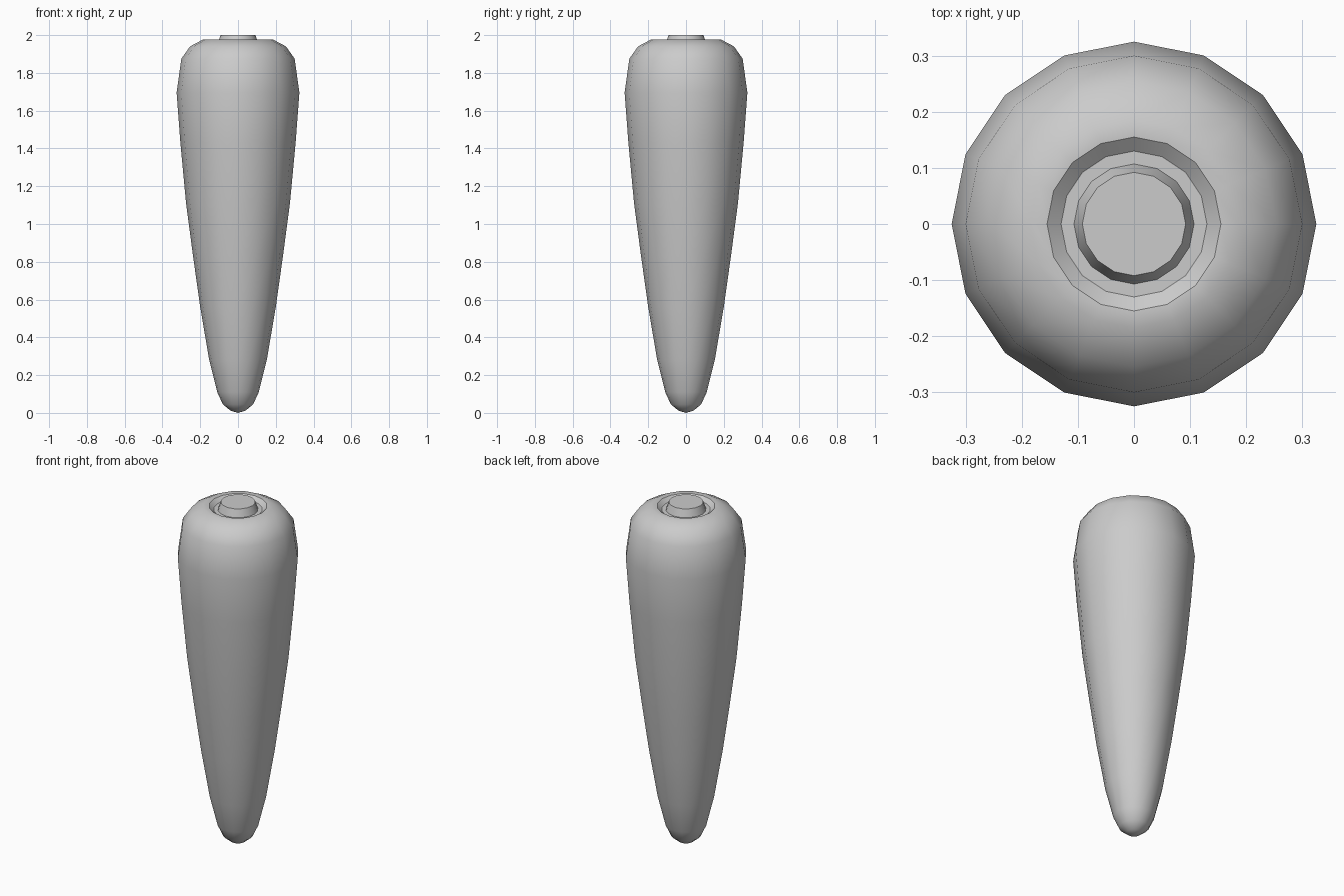
import bpy, bmesh, math

if "Cube" in bpy.data.objects:
    bpy.data.objects.remove(bpy.data.objects["Cube"])

SIDES = 16


def lathe(name, profile, angle):
    """Revolve (radius, z) points around z; radius 0 makes a pole."""
    bm = bmesh.new()
    rings = []
    for r, z in profile:
        if r == 0:
            rings.append([bm.verts.new((0, 0, z))])
        else:
            rings.append([bm.verts.new((r * math.cos(2 * math.pi * i / SIDES),
                                        r * math.sin(2 * math.pi * i / SIDES), z))
                          for i in range(SIDES)])
    for a, b in zip(rings, rings[1:]):
        for i in range(SIDES):
            j = (i + 1) % SIDES
            if len(a) == 1:
                bm.faces.new((a[0], b[j], b[i]))
            else:
                bm.faces.new((a[i], a[j], b[j], b[i]))
    bm.faces.new(rings[-1])
    bmesh.ops.recalc_face_normals(bm, faces=bm.faces[:])
    mesh = bpy.data.meshes.new(name)
    bm.to_mesh(mesh)
    bm.free()
    obj = bpy.data.objects.new(name, mesh)
    bpy.context.collection.objects.link(obj)
    bpy.ops.object.select_all(action='DESELECT')
    obj.select_set(True)
    bpy.context.view_layer.objects.active = obj
    bpy.ops.object.shade_smooth_by_angle(angle=math.radians(angle))
    return obj


# Tapered root with rounded tip, rounded shoulder and a shallow crown dip
lathe("carrot_root", [
    (0, 0.0), (0.04, 0.012), (0.08, 0.045), (0.11, 0.11), (0.153, 0.283),
    (0.20, 0.56), (0.238, 0.83), (0.275, 1.11), (0.305, 1.43), (0.325, 1.695),
    (0.30, 1.875), (0.254, 1.94), (0.185, 1.977), (0.155, 1.976), (0.13, 1.955),
], 37)

# Short cut stem sitting in the dip
lathe("stem_stub", [(0.107, 1.955), (0.092, 2.0)], 30)
